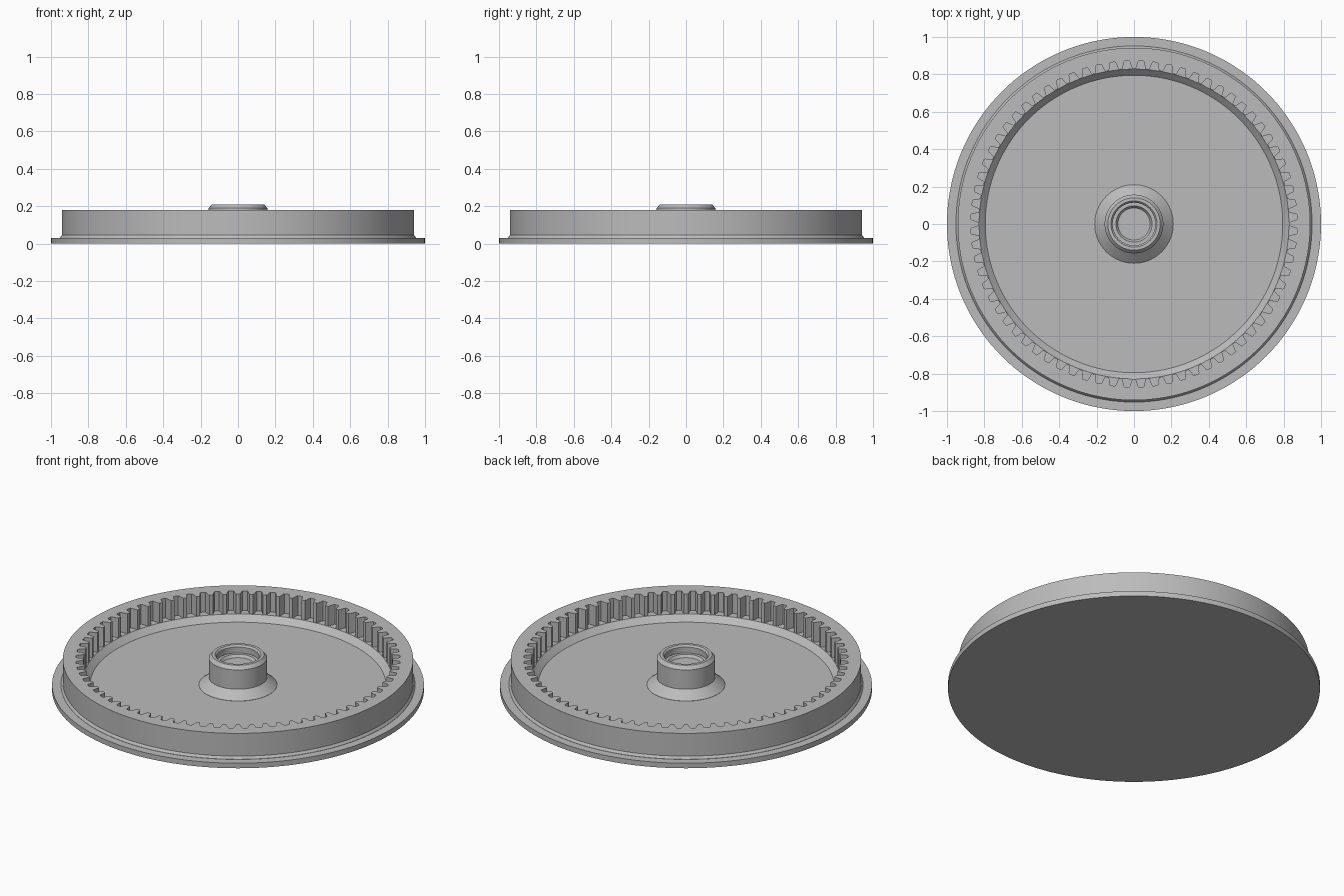
import bpy, bmesh, math

TEETH = 72
TIP_R, ROOT_R = 0.83, 0.872

cube = bpy.data.objects.get("Cube")
if cube:
    bpy.data.objects.remove(cube, do_unlink=True)

grey = bpy.data.materials.new("plain grey")
grey.use_nodes = True
colour = (0.5, 0.5, 0.5, 1)
grey.diffuse_color = colour
grey.node_tree.nodes["Principled BSDF"].inputs["Base Color"].default_value = colour


def even_angles(count):
    return [(2 * math.pi * i / count, 0.0) for i in range(count)]


def tooth_angles():
    """Angles round the ring, each with its depth: 0 at a tooth tip, 1 at a root."""
    shape = [(0.0, 0), (0.13, 0), (0.19, 0.25), (0.28, 0.85), (0.33, 1),
             (0.5, 1), (0.67, 1), (0.72, 0.85), (0.81, 0.25), (0.87, 0)]
    pitch = 2 * math.pi / TEETH
    return [((i + f) * pitch, depth) for i in range(TEETH) for f, depth in shape]


def lathe(name, profile, angles, closed=False):
    """Spin (radius, z) points about z; a radius of None follows the teeth."""
    bm = bmesh.new()
    rows = []
    for r, z in profile:
        row = []
        for a, depth in angles:
            rad = TIP_R + (ROOT_R - TIP_R) * depth if r is None else r
            row.append(bm.verts.new((rad * math.cos(a), rad * math.sin(a), z)))
        rows.append(row)
    pairs = list(zip(rows, rows[1:]))
    if closed:
        pairs.append((rows[-1], rows[0]))
    n = len(angles)
    for lo, hi in pairs:
        for i in range(n):
            j = (i + 1) % n
            bm.faces.new((lo[i], lo[j], hi[j], hi[i]))
    bmesh.ops.remove_doubles(bm, verts=bm.verts, dist=1e-5)
    bmesh.ops.recalc_face_normals(bm, faces=bm.faces)
    mesh = bpy.data.meshes.new(name)
    bm.to_mesh(mesh)
    bm.free()
    mesh.materials.append(grey)
    obj = bpy.data.objects.new(name, mesh)
    bpy.context.collection.objects.link(obj)
    bpy.ops.object.select_all(action="DESELECT")
    obj.select_set(True)
    bpy.context.view_layer.objects.active = obj
    bpy.ops.object.shade_smooth_by_angle(angle=math.radians(28))
    return obj


# Flat flanged plate
lathe("flange_plate", [(0, 0), (1, 0), (1, 0.03), (0, 0.03)], even_angles(144))

# Ring wall with internal teeth, a shelf below them and a sloped foot
lathe("toothed_ring",
      [(0.795, 0.01), (0.952, 0.01), (0.952, 0.031), (0.942, 0.045), (0.942, 0.18),
       (None, 0.18), (None, 0.063), (TIP_R - 0.002, 0.063), (0.795, 0.03)],
      tooth_angles(), closed=True)

# Hub with flared foot, chamfered rim and stepped blind bore
lathe("hub",
      [(0, 0.02), (0.21, 0.02), (0.21, 0.031), (0.157, 0.076), (0.157, 0.19),
       (0.14, 0.21), (0.123, 0.21), (0.114, 0.2), (0.114, 0.165), (0.097, 0.165),
       (0.086, 0.15), (0, 0.15)],
      even_angles(72))
